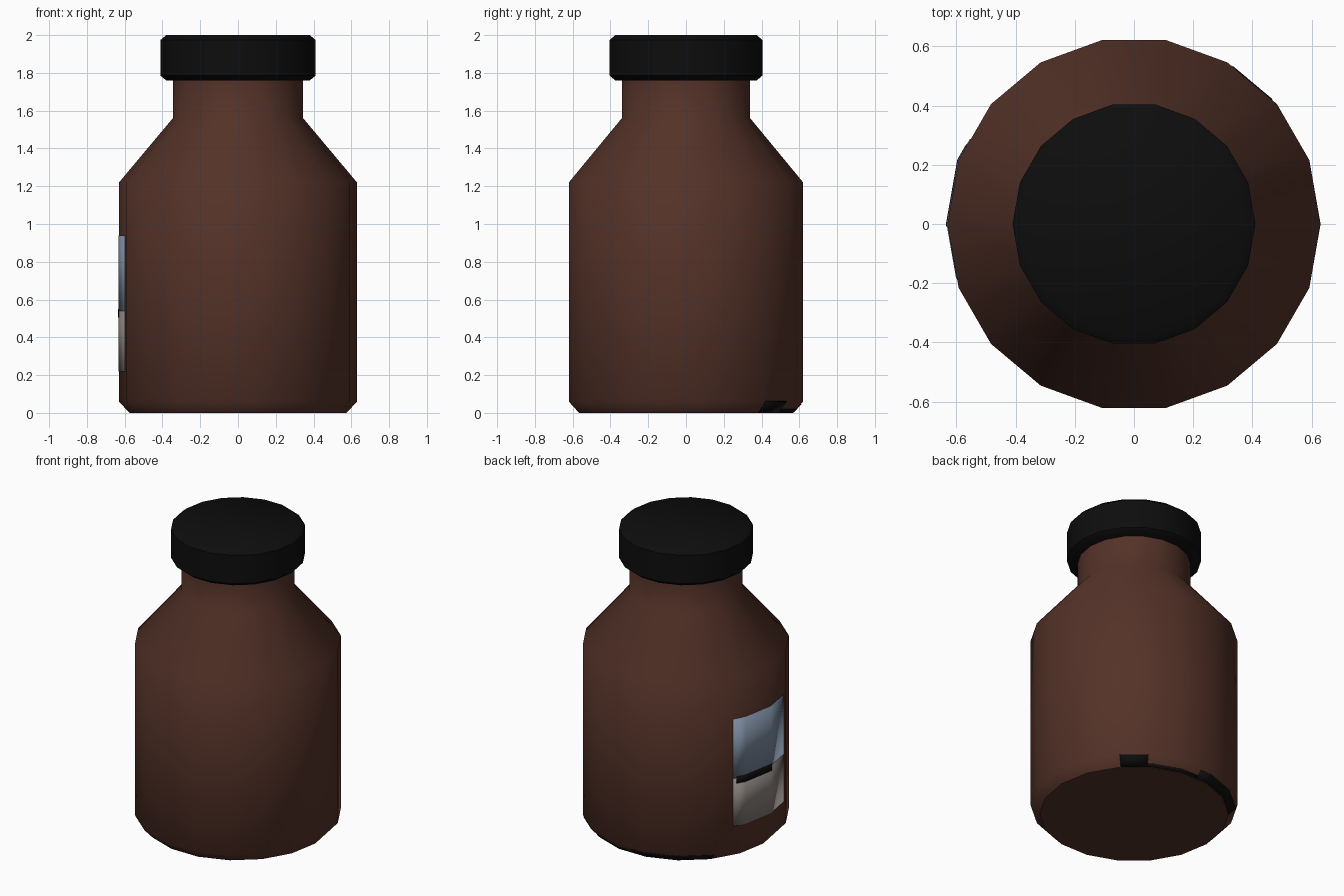
import bpy, bmesh, math

if "Cube" in bpy.data.objects:
    bpy.data.objects.remove(bpy.data.objects["Cube"])

SIDES = 18
STEP = 360 / SIDES


def material(name, rgb):
    m = bpy.data.materials.new(name)
    m.diffuse_color = (*rgb, 1)
    m.use_nodes = True
    m.node_tree.nodes["Principled BSDF"].inputs["Base Color"].default_value = m.diffuse_color
    return m


brown = material("brown_glass", (0.088, 0.032, 0.021))
black = material("black", (0.004, 0.004, 0.004))
blue = material("label_blue_grey", (0.20, 0.26, 0.35))
grey = material("label_warm_grey", (0.25, 0.225, 0.21))


def make_object(name, verts, faces, mat):
    mesh = bpy.data.meshes.new(name)
    mesh.from_pydata(verts, [], faces)
    mesh.materials.append(mat)
    ob = bpy.data.objects.new(name, mesh)
    bpy.context.collection.objects.link(ob)
    bpy.ops.object.select_all(action='DESELECT')
    ob.select_set(True)
    bpy.context.view_layer.objects.active = ob
    bpy.ops.object.shade_smooth_by_angle(angle=math.radians(46))
    return ob


def lathe(name, profile, mat):
    """Spin a (radius, z) profile, bottom to top, and cap both ends."""
    n = SIDES
    verts = [(r * math.cos(math.radians(i * STEP)), r * math.sin(math.radians(i * STEP)), z)
             for r, z in profile for i in range(n)]
    faces = [(k * n + i, k * n + (i + 1) % n, (k + 1) * n + (i + 1) % n, (k + 1) * n + i)
             for k in range(len(profile) - 1) for i in range(n)]
    last = (len(profile) - 1) * n
    faces += [tuple(reversed(range(n))), tuple(range(last, last + n))]
    return make_object(name, verts, faces, mat)


def patch(name, a0, a1, low, high, mat, lift=0.003):
    """Thin plate lying on the faceted wall between two angles (degrees)."""
    angles = [a0] + [k * STEP for k in range(SIDES + 1) if a0 < k * STEP < a1] + [a1]

    def point(a, r, z):
        flat = math.cos(math.radians(STEP / 2)) / math.cos(math.radians(a % STEP - STEP / 2))
        t = math.radians(a)
        return ((r + lift) * flat * math.cos(t), (r + lift) * flat * math.sin(t), z)

    n = len(angles)
    verts = [point(a, *rz) for rz in (low, high) for a in angles]
    faces = [(i, i + 1, n + i + 1, n + i) for i in range(n - 1)]
    ob = make_object(name, verts, faces, mat)
    solid = ob.modifiers.new("thickness", 'SOLIDIFY')
    solid.thickness = 0.003
    solid.offset = -1


# Bottle with shoulder and neck, and its cap
lathe("bottle", [(0.575, 0), (0.63, 0.06), (0.63, 1.22), (0.345, 1.56), (0.345, 1.77)], brown)
lathe("cap", [(0.38, 1.76), (0.41, 1.785), (0.41, 1.975), (0.38, 2.0)], black)

# Two-tone label on the left side with a dark bar
R = 0.63
patch("label_upper", 152.5, 197, (R, 0.54), (R, 0.94), blue)
patch("label_lower", 152.5, 197, (R, 0.22), (R, 0.54), grey)
patch("label_bar", 154.5, 181, (R, 0.505), (R, 0.55), black, 0.005)

# Dark marks along the bottom bevel at the back
patch("base_mark_right", 42, 58, (0.577, 0.002), (0.63, 0.06), black)
patch("base_mark_middle", 58, 92, (0.577, 0.002), (0.592, 0.018), black)
patch("base_mark_left", 92, 141, (0.577, 0.002), (0.618, 0.047), black)
